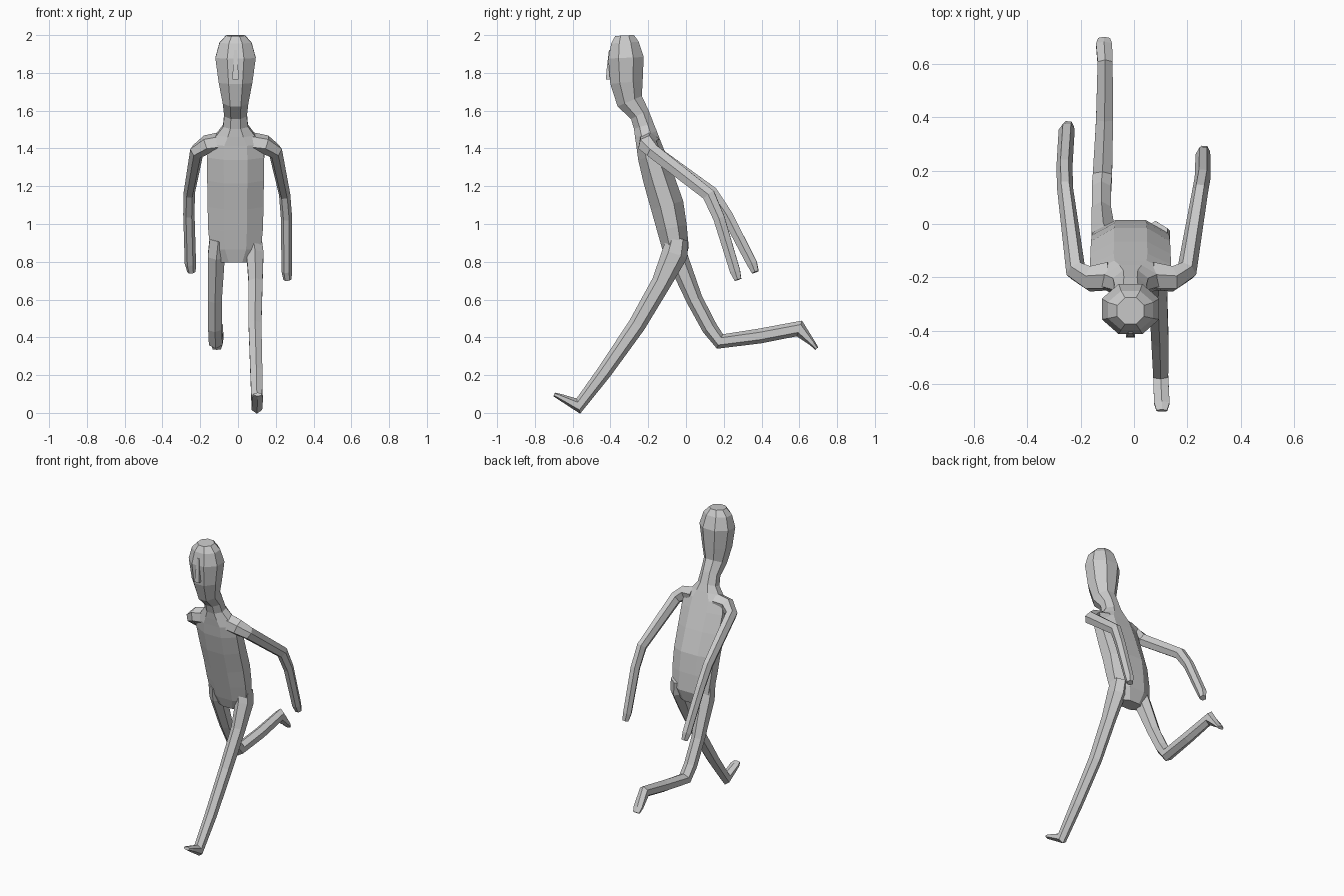
import bpy, bmesh, math
from mathutils import Vector


def loft(name, rings, sides=8, ref=(1, 0, 0)):
    """Faceted tube; rings are (x, y, z, half size along ref, half size across)."""
    bm = bmesh.new()
    pts = [Vector(r[:3]) for r in rings]
    k = 1 / math.cos(math.pi / sides)
    loops = []
    for i, p in enumerate(pts):
        d1 = (p - pts[max(i - 1, 0)]).normalized()
        d2 = (pts[min(i + 1, len(pts) - 1)] - p).normalized()
        t = (d1 + d2).normalized()
        r = Vector(ref)
        u = (r - t * r.dot(t)).normalized()
        v = t.cross(u)
        a, b = rings[i][3:5]
        loop = []
        for j in range(sides):
            ang = 2 * math.pi * (j + 0.5) / sides
            loop.append(bm.verts.new(p + u * (a * k * math.cos(ang)) + v * (b * k * math.sin(ang))))
        loops.append(loop)
    for l0, l1 in zip(loops, loops[1:]):
        for j in range(sides):
            n = (j + 1) % sides
            bm.faces.new((l0[j], l0[n], l1[n], l1[j]))
    bm.faces.new(loops[0][::-1])
    bm.faces.new(loops[-1])
    bmesh.ops.recalc_face_normals(bm, faces=bm.faces)
    mesh = bpy.data.meshes.new(name)
    bm.to_mesh(mesh)
    bm.free()
    obj = bpy.data.objects.new(name, mesh)
    bpy.context.collection.objects.link(obj)
    return obj


# Torso, neck and head in one continuous skin: (y, z, half width, half depth)
body = [
    (-0.055, 0.795, 0.085, 0.045), (-0.055, 0.87, 0.135, 0.070),
    (-0.075, 0.98, 0.145, 0.080), (-0.100, 1.10, 0.148, 0.088),
    (-0.145, 1.24, 0.150, 0.083), (-0.182, 1.36, 0.152, 0.074),
    (-0.200, 1.43, 0.145, 0.065), (-0.212, 1.475, 0.100, 0.060),
    (-0.224, 1.52, 0.066, 0.054), (-0.245, 1.58, 0.060, 0.052),
    (-0.298, 1.65, 0.068, 0.070), (-0.315, 1.75, 0.089, 0.086),
    (-0.318, 1.88, 0.107, 0.094), (-0.323, 1.96, 0.085, 0.073),
    (-0.325, 1.998, 0.050, 0.050),
]
loft("body", [(-0.013, *r) for r in body])

# Nose
loft("nose", [(-0.013, -0.400, 1.92, 0.008, 0.008), (-0.013, -0.404, 1.82, 0.014, 0.016),
              (-0.013, -0.406, 1.765, 0.017, 0.018)], 4)

# Arms swept backwards
arm_axis = (0, 0.6, 0.8)
loft("right_arm", [
    (-0.09, -0.195, 1.43, 0.050, 0.050), (-0.165, -0.205, 1.42, 0.046, 0.042),
    (-0.218, -0.175, 1.385, 0.037, 0.034), (-0.258, 0.135, 1.165, 0.034, 0.026),
    (-0.260, 0.215, 1.05, 0.030, 0.026), (-0.252, 0.350, 0.79, 0.027, 0.026),
    (-0.246, 0.367, 0.745, 0.018, 0.019)], 6, arm_axis)
loft("left_arm", [
    (0.065, -0.195, 1.43, 0.050, 0.050), (0.145, -0.205, 1.42, 0.046, 0.042),
    (0.198, -0.175, 1.385, 0.037, 0.034), (0.247, 0.120, 1.155, 0.034, 0.026),
    (0.257, 0.175, 1.03, 0.030, 0.026), (0.258, 0.260, 0.75, 0.027, 0.024),
    (0.262, 0.275, 0.705, 0.018, 0.019)], 6, arm_axis)

# Leading leg with raised toe
loft("left_leg", [
    (0.080, -0.045, 0.92, 0.045, 0.050), (0.090, -0.060, 0.84, 0.045, 0.060),
    (0.093, -0.130, 0.69, 0.037, 0.045), (0.090, -0.260, 0.465, 0.034, 0.040),
    (0.097, -0.430, 0.22, 0.032, 0.034), (0.100, -0.570, 0.036, 0.028, 0.036),
    (0.104, -0.670, 0.086, 0.029, 0.014), (0.104, -0.698, 0.098, 0.020, 0.009)], 6)

# Trailing leg with lifted shin
loft("right_leg", [
    (-0.105, -0.075, 0.92, 0.045, 0.045), (-0.115, -0.050, 0.83, 0.045, 0.050),
    (-0.122, 0.045, 0.60, 0.036, 0.038), (-0.122, 0.125, 0.45, 0.036, 0.036),
    (-0.118, 0.180, 0.378, 0.036, 0.036), (-0.110, 0.390, 0.407, 0.032, 0.034),
    (-0.108, 0.600, 0.447, 0.028, 0.038), (-0.112, 0.670, 0.368, 0.030, 0.014),
    (-0.112, 0.692, 0.340, 0.022, 0.009)], 6)
